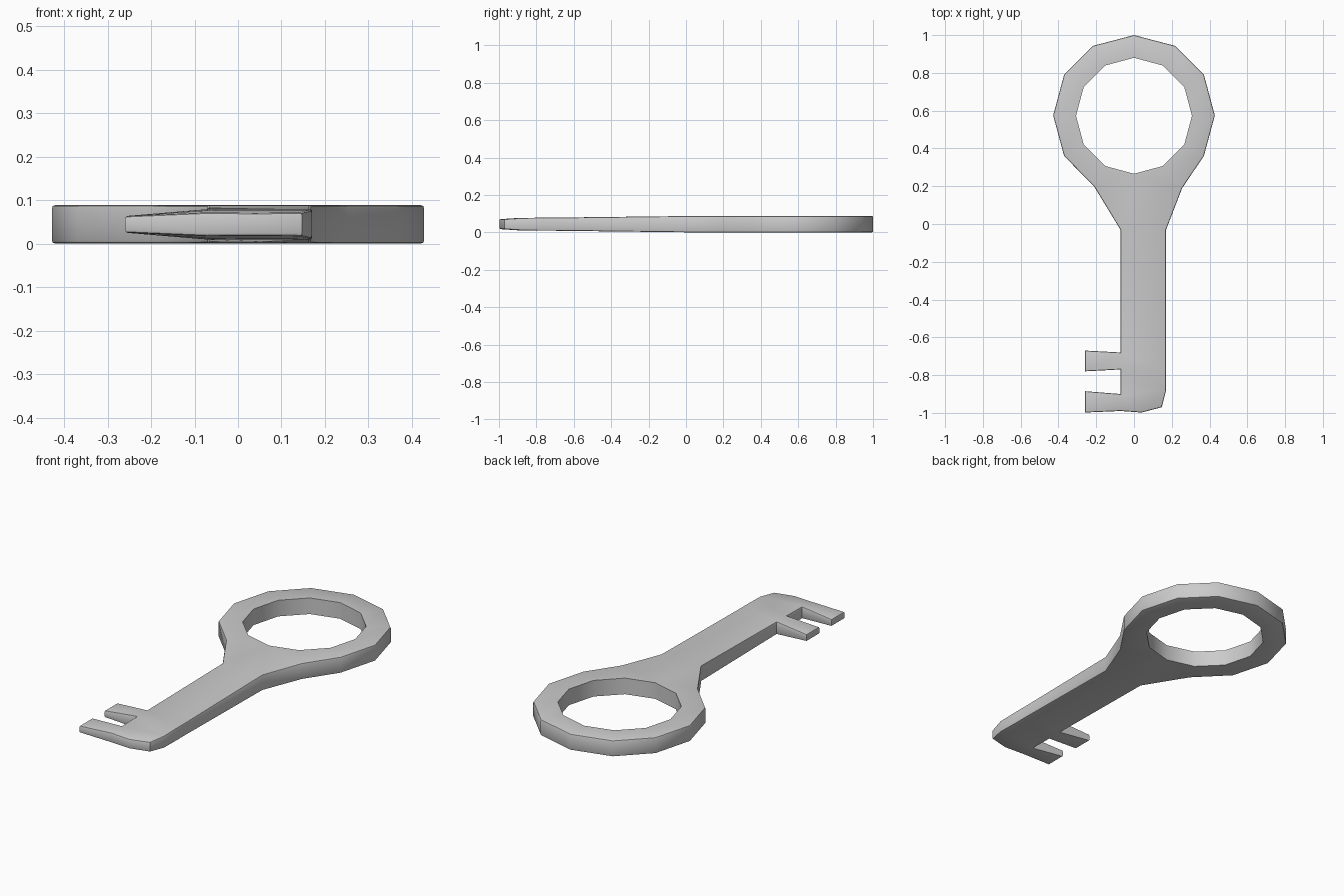
import bpy, bmesh, math

if "Cube" in bpy.data.objects:
    bpy.data.objects.remove(bpy.data.objects["Cube"])

MID = 0.046   # mid-plane height
pts = {}      # name -> (x, y, half thickness)

# Ring bow: 12-sided hole, and an outer rim that opens into the neck
for k in range(12):
    a = math.radians(90 - 30 * k)
    pts[f"i{k}"] = (0.307 * math.cos(a), 0.573 + 0.307 * math.sin(a), 0.044)
outer = [(0, 1.0), (0.218, 0.943), (0.37, 0.79), (0.428, 0.575), (0.37, 0.36), (0.255, 0.19)]
for k, (x, y) in enumerate(outer):
    pts[f"o{k}"] = (x, y, 0.044)
    if k:
        pts[f"o{12 - k}"] = (-x, y, 0.044)
pts["o7"] = (-0.212, 0.20, 0.044)

# Shank rows: left and right points
for k, (y, h) in enumerate([(-0.03, 0.043), (-0.68, 0.035), (-0.77, 0.035), (-0.90, 0.033)]):
    pts[f"l{k}"] = (-0.072, y, h)
    pts[f"r{k}"] = (0.17, -0.88 if k == 3 else y, h)
pts["l4"] = (-0.072, -0.99, 0.027)
pts["r4"] = (0.147, -0.97, 0.027)
pts["m4"] = (0.04, -0.998, 0.026)
# Tooth tips
for k, y in enumerate([-0.67, -0.78, -0.885, -0.998]):
    pts[f"t{k}"] = (-0.26, y, 0.019)

faces = [[f"o{k}", f"o{(k + 1) % 12}", f"i{(k + 1) % 12}", f"i{k}"]
         for k in range(12) if k not in (5, 6)]
faces.append("o5 r0 l0 o7 i7 i6 i5".split())
faces += [[f"l{k}", f"r{k}", f"r{k + 1}", f"l{k + 1}"] for k in range(3)]
faces += ["l3 r3 r4 m4 l4".split(), "l1 l2 t1 t0".split(), "l3 l4 t3 t2".split()]

# Upper and lower sheets joined by walls
bm = bmesh.new()
top = {n: bm.verts.new((x, y, MID + h)) for n, (x, y, h) in pts.items()}
bot = {n: bm.verts.new((x, y, MID - h)) for n, (x, y, h) in pts.items()}
pairs = [(f[j], f[(j + 1) % len(f)]) for f in faces for j in range(len(f))]
for f in faces:
    bm.faces.new([top[n] for n in f])
    bm.faces.new([bot[n] for n in reversed(f)])
rim = []
for a, b in pairs:
    if (b, a) not in pairs:
        bm.faces.new([top[b], top[a], bot[a], bot[b]])
        if not (a[0] == "i" and b[0] == "i"):
            rim += [bm.edges.get((s[a], s[b])) for s in (top, bot)]
bmesh.ops.recalc_face_normals(bm, faces=bm.faces)

# Softened outer rim
bmesh.ops.bevel(bm, geom=rim, offset=0.007, segments=2, profile=0.5,
                affect='EDGES', clamp_overlap=True)
bottom = min(v.co.z for v in bm.verts)
bmesh.ops.translate(bm, verts=bm.verts, vec=(0, 0, -bottom))
bmesh.ops.triangulate(bm, faces=[f for f in bm.faces if len(f.verts) > 4])

mesh = bpy.data.meshes.new("key")
bm.to_mesh(mesh)
bm.free()
key = bpy.data.objects.new("key", mesh)
bpy.context.collection.objects.link(key)
bpy.context.view_layer.objects.active = key
key.select_set(True)
bpy.ops.object.shade_smooth_by_angle(angle=math.radians(35))
